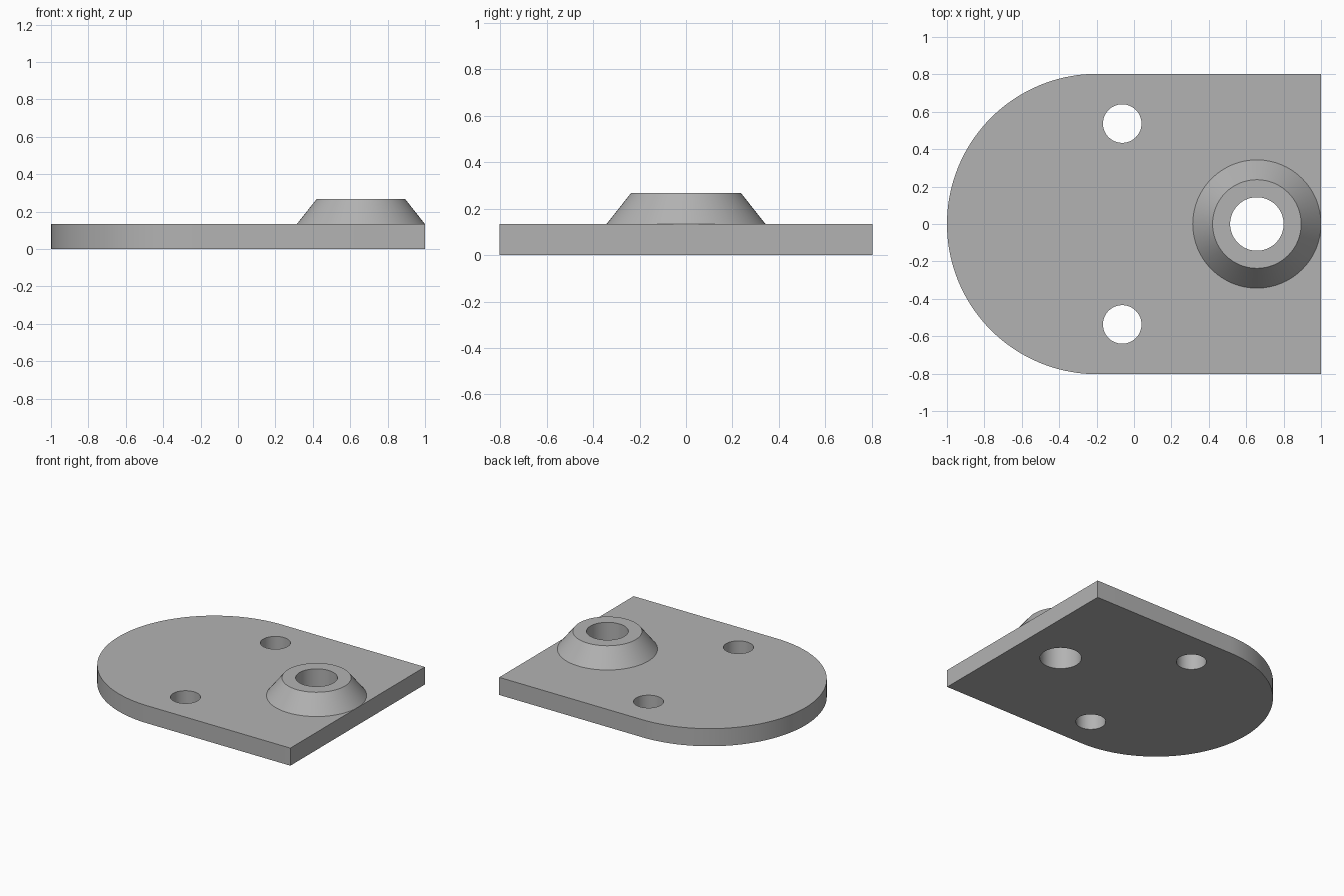
import bpy, bmesh, math

cube = bpy.data.objects.get("Cube")
if cube:
    bpy.data.objects.remove(cube)

PLATE_TOP, BOSS_TOP = 0.133, 0.267
HALF_WIDTH = 0.803
BOSS_X, BOSS_BORE = 0.657, 0.143
HOLE_X, HOLE_Y, HOLE_R = -0.063, 0.537, 0.103

grey = bpy.data.materials.new("plain grey")
grey.use_nodes = True
colour = (0.45, 0.45, 0.45, 1)
grey.diffuse_color = colour
grey.node_tree.nodes["Principled BSDF"].inputs["Base Color"].default_value = colour


def make_object(name, bm):
    bmesh.ops.recalc_face_normals(bm, faces=bm.faces)
    mesh = bpy.data.meshes.new(name)
    bm.to_mesh(mesh)
    bm.free()
    mesh.materials.append(grey)
    obj = bpy.data.objects.new(name, mesh)
    bpy.context.collection.objects.link(obj)
    return obj


def select_only(obj):
    bpy.ops.object.select_all(action='DESELECT')
    obj.select_set(True)
    bpy.context.view_layer.objects.active = obj


def drill(target, x, y, radius):
    """Cut a vertical round through-hole."""
    bpy.ops.mesh.primitive_cylinder_add(vertices=64, radius=radius, depth=1, location=(x, y, 0))
    cutter = bpy.context.object
    cutter.name = "hole_cutter"
    cutter.hide_render = True
    select_only(target)
    mod = target.modifiers.new("hole", 'BOOLEAN')
    mod.operation, mod.solver, mod.object = 'DIFFERENCE', 'EXACT', cutter
    bpy.ops.object.modifier_apply(modifier=mod.name)
    bpy.data.objects.remove(cutter)


# Base plate: square at one end, a half circle at the other
outline = [(1, -HALF_WIDTH), (1, HALF_WIDTH)]
steps = 72
for i in range(steps + 1):
    a = math.pi / 2 + math.pi * i / steps
    outline.append((HALF_WIDTH - 1 + HALF_WIDTH * math.cos(a), HALF_WIDTH * math.sin(a)))
bm = bmesh.new()
face = bm.faces.new([bm.verts.new((x, y, 0)) for x, y in outline])
side = bmesh.ops.extrude_face_region(bm, geom=[face])
bmesh.ops.translate(bm, vec=(0, 0, PLATE_TOP),
                    verts=[v for v in side["geom"] if isinstance(v, bmesh.types.BMVert)])
plate = make_object("base_plate", bm)
drill(plate, BOSS_X, 0, BOSS_BORE)
for y in (HOLE_Y, -HOLE_Y):
    drill(plate, HOLE_X, y, HOLE_R)

# Tapered boss: turned ring around the large bore
profile = [(BOSS_BORE, PLATE_TOP), (0.343, PLATE_TOP), (0.237, BOSS_TOP), (BOSS_BORE, BOSS_TOP)]
bm = bmesh.new()
verts = [bm.verts.new((r, 0, z)) for r, z in profile]
edges = [bm.edges.new((verts[i], verts[i + 1])) for i in range(3)]
bmesh.ops.spin(bm, geom=verts + edges + [bm.edges.new((verts[3], verts[0]))],
               cent=(0, 0, 0), axis=(0, 0, 1), angle=math.tau, steps=64, use_merge=True)
bmesh.ops.remove_doubles(bm, verts=bm.verts, dist=0.0001)
# The underside sits on the plate, so it is left open
under = [f for f in bm.faces if all(v.co.z < PLATE_TOP + 0.001 for v in f.verts)]
bmesh.ops.delete(bm, geom=under, context='FACES')
boss = make_object("tapered_boss", bm)
boss.location.x = BOSS_X

# Smooth the round walls, keep the rims sharp
for obj in (plate, boss):
    select_only(obj)
    bpy.ops.object.shade_smooth_by_angle(angle=math.radians(25))
